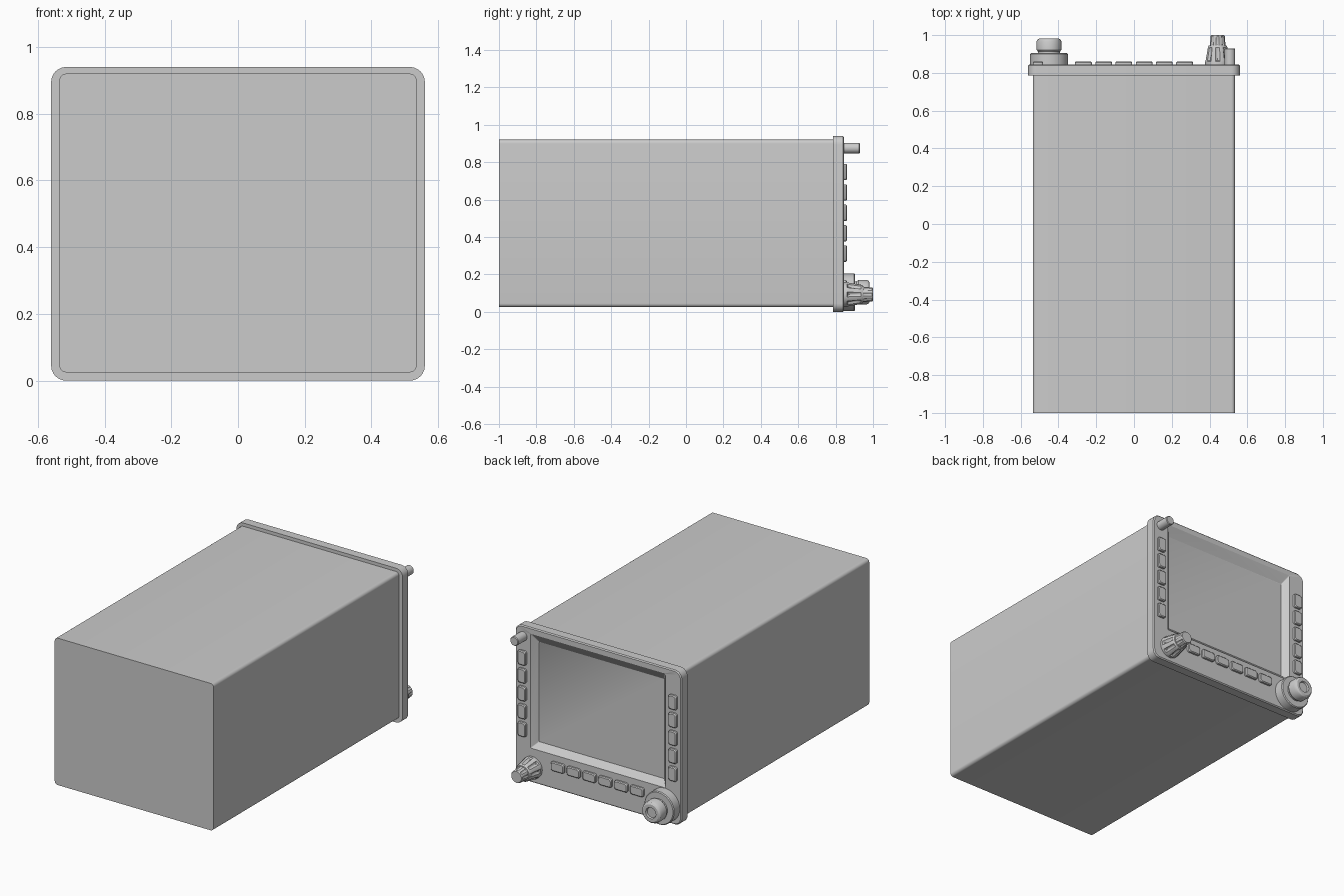
import bpy, bmesh, math

default = bpy.data.objects.get("Cube")
if default:
    bpy.data.objects.remove(default, do_unlink=True)

grey = bpy.data.materials.new("plain_grey")
COLOUR = (0.6, 0.6, 0.6, 1.0)
grey.diffuse_color = COLOUR
grey.use_nodes = True
grey.node_tree.nodes["Principled BSDF"].inputs["Base Color"].default_value = COLOUR


def rounded_rect(y, left, right, low, high, radius, steps=6):
    """Ring of points round a rectangle facing along y."""
    corners = [(right, high, -1, -1), (left, high, 1, -1),
               (left, low, 1, 1), (right, low, -1, 1)]
    ring = []
    for quarter, (x, z, sx, sz) in enumerate(corners):
        for i in range(steps + 1):
            a = math.pi / 2 * (quarter + i / steps)
            ring.append((x + sx * radius + radius * math.cos(a), y,
                         z + sz * radius + radius * math.sin(a)))
    return ring


def circle(y, x, z, radius, groove=0.0, flutes=8, steps=64):
    """Circular ring, optionally with grooves cut into it."""
    ring = []
    for i in range(steps):
        a = math.tau * i / steps
        cut = max(0.0, math.cos(a * flutes)) ** 0.7 * groove
        ring.append((x + (radius - cut) * math.cos(a), y,
                     z + (radius - cut) * math.sin(a)))
    return ring


def loft(name, rings):
    """Closed skin through rings of equal point count."""
    bm = bmesh.new()
    loops = [[bm.verts.new(p) for p in ring] for ring in rings]
    n = len(loops[0])
    for a, b in zip(loops, loops[1:]):
        for i in range(n):
            j = (i + 1) % n
            bm.faces.new((a[i], a[j], b[j], b[i]))
    bm.faces.new(loops[0])
    bm.faces.new(loops[-1])
    bmesh.ops.recalc_face_normals(bm, faces=bm.faces[:])
    mesh = bpy.data.meshes.new(name)
    bm.to_mesh(mesh)
    bm.free()
    mesh.materials.append(grey)
    mesh.shade_smooth()
    mesh.set_sharp_from_angle(angle=math.radians(30))
    obj = bpy.data.objects.new(name, mesh)
    bpy.context.collection.objects.link(obj)
    return obj


def turned(name, x, z, profile):
    """Round part from (y, radius) or (y, radius, groove) steps."""
    return loft(name, [circle(p[0], x, z, *p[1:]) for p in profile])


def button(name, x, z, width, height):
    def ring(y, inset):
        w, h = width / 2 - inset, height / 2 - inset
        return rounded_rect(y, x - w, x + w, z - h, z + h, 0.012, 4)
    loft(name, [ring(FACE - 0.01, 0), ring(FACE + 0.011, 0), ring(FACE + 0.016, 0.005)])


FACE = 0.845

# Long housing with softly rounded long edges
loft("housing", [rounded_rect(y, -0.535, 0.535, 0.025, 0.92, 0.02) for y in (-1, 0.8)])

# Display surround with sloped recess down to the screen
loft("display_bezel", [
    rounded_rect(0.785, -0.56, 0.56, 0, 0.94, 0.045),
    rounded_rect(FACE - 0.006, -0.56, 0.56, 0, 0.94, 0.045),
    rounded_rect(FACE, -0.554, 0.554, 0.006, 0.934, 0.04),
    rounded_rect(FACE, -0.455, 0.455, 0.207, 0.903, 0.006),
    rounded_rect(FACE - 0.035, -0.422, 0.422, 0.242, 0.85, 0.003),
])

# Side button columns
for side, x in (("left", 0.508), ("right", -0.508)):
    for i in range(5):
        button(f"{side}_button_{i + 1}", x, 0.747 - 0.109 * i, 0.054, 0.087)

# Bottom button row
for i in range(6):
    button(f"bottom_button_{i + 1}", 0.107 * (i - 2.5), 0.142, 0.088, 0.055)

# Small post in the upper corner
turned("corner_post", 0.508, 0.875,
       [(0.84, 0.028), (0.926, 0.028), (0.93, 0.024)])

# Fluted stepped knob in the lower corner
turned("fluted_knob", 0.443, 0.093, [
    (0.84, 0.066), (0.86, 0.066), (0.865, 0.065, 0.009), (0.915, 0.056, 0.009),
    (0.935, 0.052), (0.945, 0.047), (0.946, 0.042),
    (0.95, 0.042, 0.005), (0.985, 0.039, 0.005), (0.995, 0.038), (1.0, 0.034)])

# Large knob on a round flange
turned("knob_flange", -0.45, 0.105,
       [(0.84, 0.1), (0.899, 0.1), (0.904, 0.095)])
turned("large_knob", -0.45, 0.105, [
    (0.9, 0.058), (0.912, 0.058), (0.922, 0.066), (0.965, 0.066), (0.976, 0.061),
    (0.982, 0.052), (0.982, 0.034), (0.972, 0.03)])
